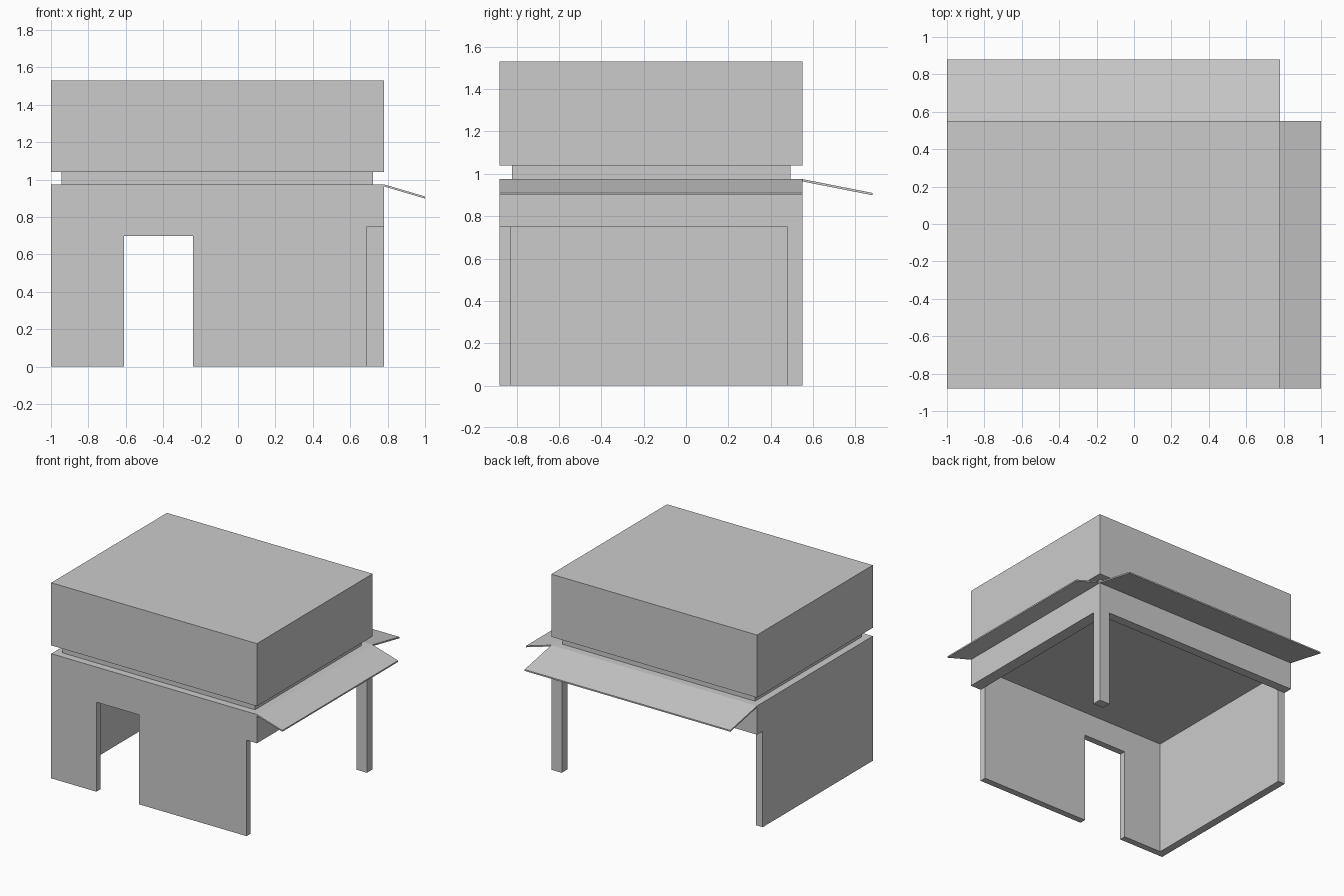
import bpy
import bmesh

if "Cube" in bpy.data.objects:
    bpy.data.objects.remove(bpy.data.objects["Cube"])

# Plan of the building
X0, X1, Y0, Y1 = -1.0, 0.78, -0.88, 0.55


def prism(name, pts, vec, cutter=False):
    """Extrude a closed outline along a vector."""
    bm = bmesh.new()
    face = bm.faces.new([bm.verts.new(p) for p in pts])
    ext = bmesh.ops.extrude_face_region(bm, geom=[face])
    verts = [g for g in ext["geom"] if isinstance(g, bmesh.types.BMVert)]
    bmesh.ops.translate(bm, verts=verts, vec=vec)
    bmesh.ops.recalc_face_normals(bm, faces=bm.faces)
    mesh = bpy.data.meshes.new(name)
    bm.to_mesh(mesh)
    bm.free()
    obj = bpy.data.objects.new(name, mesh)
    bpy.context.collection.objects.link(obj)
    if cutter:
        obj.hide_render = True
        obj.display_type = 'WIRE'
    return obj


def box(name, x, y, z, cutter=False):
    pts = [(x[0], y[0], z[0]), (x[1], y[0], z[0]), (x[1], y[1], z[0]), (x[0], y[1], z[0])]
    return prism(name, pts, (0, 0, z[1] - z[0]), cutter)


def inset_box(name, d, z):
    return box(name, (X0 + d, X1 - d), (Y0 + d, Y1 - d), z)


# Ground floor shell: front and left wall, corner column, lintels and ceiling
walls = inset_box("ground_floor_walls", 0, (0, 0.975))
room = box("room_cutter", (-0.94, 0.69), (-0.83, 0.48), (-0.2, 0.885), True)
door = box("door_cutter", (-0.61, -0.24), (-1.1, -0.6), (-0.2, 0.70), True)
outline = [(0.69, -1.1), (1.1, -1.1), (1.1, 0.48), (0.69, 0.48), (0.69, 1.1),
           (-1.2, 1.1), (-1.2, 0.48), (-0.5, 0.48), (-0.5, -0.5), (0.69, -0.5)]
sides = prism("open_sides_cutter", [(x, y, -0.2) for x, y in outline], (0, 0, 0.95), True)
for cutter in (room, sides, door):
    mod = walls.modifiers.new(cutter.name, 'BOOLEAN')
    mod.operation = 'DIFFERENCE'
    mod.solver = 'EXACT'
    mod.object = cutter

# Recessed neck and upper storey
inset_box("recessed_band", 0.057, (0.975, 1.04))
inset_box("upper_storey", 0, (1.04, 1.53))

# Sloping awnings on the open right and back sides
prism("right_awning", [(X1, Y0, 0.975), (1.0, Y0, 0.91), (1.0, Y0, 0.899), (X1, Y0, 0.964)],
      (0, Y1 - Y0, 0))
prism("back_awning", [(X0, Y1, 0.975), (X0, 0.88, 0.91), (X0, 0.88, 0.899), (X0, Y1, 0.964)],
      (X1 - X0, 0, 0))
